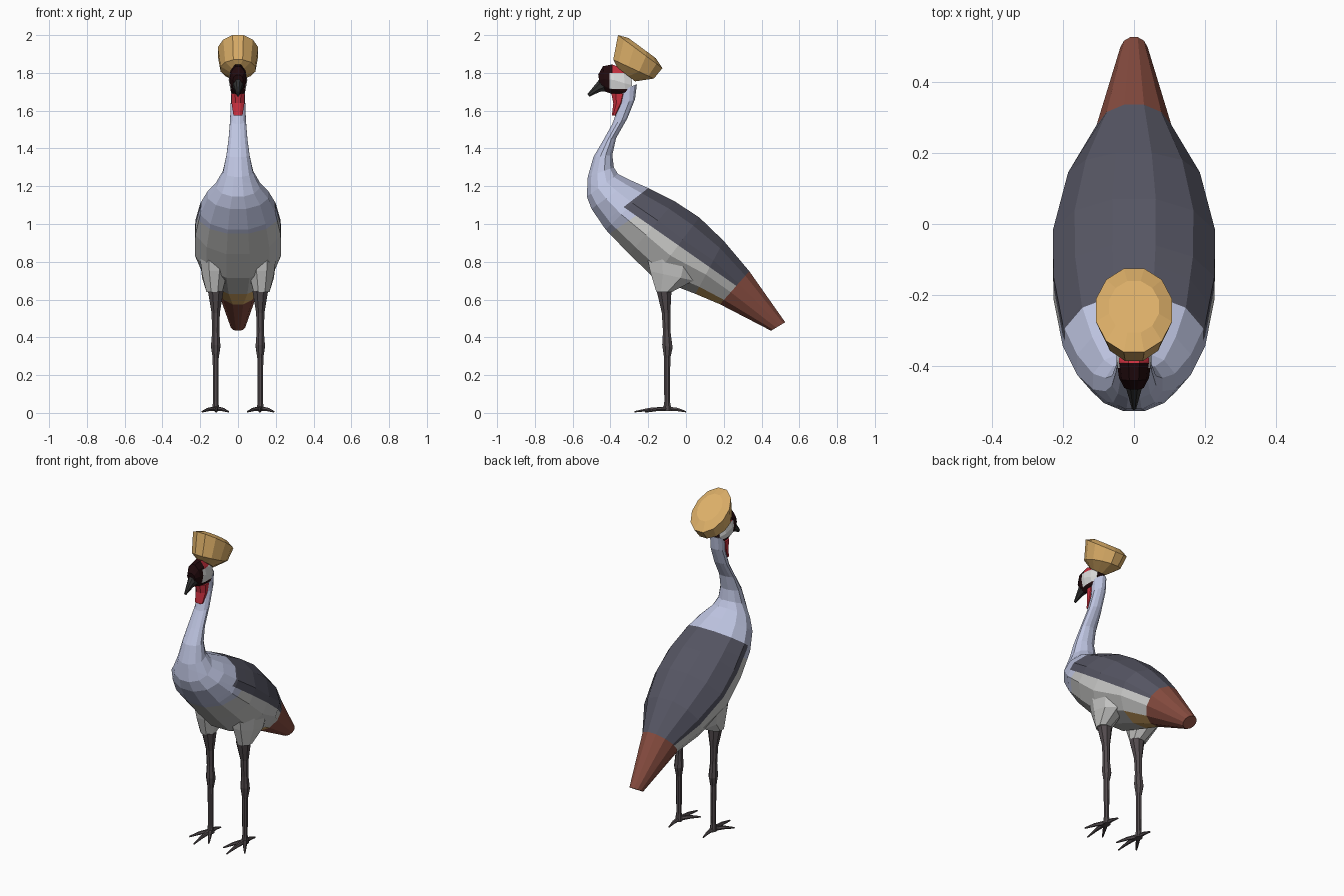
import bpy, bmesh, math
from mathutils import Vector

if "Cube" in bpy.data.objects:
    bpy.data.objects.remove(bpy.data.objects["Cube"])


def mat(name, r, g, b):
    m = bpy.data.materials.new(name)
    m.diffuse_color = (r, g, b, 1)
    m.use_nodes = True
    m.node_tree.nodes["Principled BSDF"].inputs["Base Color"].default_value = m.diffuse_color
    return m


BLUE = mat("neck_blue_grey", .52, .56, .76)
GREY = mat("belly_grey", .58, .58, .57)
DARK = mat("wing_slate", .092, .092, .125)
TAIL = mat("tail_russet", .24, .072, .05)
GOLD = mat("crest_gold", .72, .43, .14)
LEG = mat("leg_grey", .085, .07, .075)
BEAK = mat("beak_charcoal", .03, .03, .03)
BLACK = mat("head_black", .015, .003, .004)
RED = mat("wattle_red", .6, .03, .05)
WHITE = mat("cheek_white", .72, .72, .72)


def skin(name, rings, mats, cuts=(), rule=None, mirror=False):
    """Bridge rings of points, cap both ends, cut by planes, colour by rule."""
    bm = bmesh.new()
    loops = [[bm.verts.new(p) for p in ring] for ring in rings]
    n = len(loops[0])
    for a, b in zip(loops, loops[1:]):
        for i in range(n):
            j = (i + 1) % n
            bm.faces.new((a[i], a[j], b[j], b[i]))
    bm.faces.new(loops[0])
    bm.faces.new(loops[-1])
    bmesh.ops.recalc_face_normals(bm, faces=bm.faces[:])
    for co, no in cuts:
        geom = bm.verts[:] + bm.edges[:] + bm.faces[:]
        bmesh.ops.bisect_plane(bm, geom=geom, plane_co=co, plane_no=no, dist=1e-5)
    bm.normal_update()
    if rule:
        for f in bm.faces:
            f.material_index = rule(f.calc_center_median(), f.normal)
    me = bpy.data.meshes.new(name)
    bm.to_mesh(me)
    bm.free()
    for m in mats:
        me.materials.append(m)
    ob = bpy.data.objects.new(name, me)
    bpy.context.collection.objects.link(ob)
    if mirror:
        ob.modifiers.new("mirror", 'MIRROR')
    return ob


def ovals(rows, n=12, cx=0):
    """Rows are (y, z) of one end, (y, z) of the other end, half width."""
    out = []
    for y1, z1, y2, z2, hw in rows:
        ring = []
        for i in range(n):
            a = 2 * math.pi * (i + .5) / n
            c, s = (f(a) / math.cos(math.pi / n) for f in (math.cos, math.sin))
            ring.append((cx + hw * s, (y1 + y2) / 2 + c * (y1 - y2) / 2,
                         (z1 + z2) / 2 + c * (z1 - z2) / 2))
        out.append(ring)
    return out


def tube(points, n=6):
    """Round rings along points given as (x, y, z, radius)."""
    out = []
    for k, p in enumerate(points):
        a, b = points[max(k - 1, 0)], points[min(k + 1, len(points) - 1)]
        q = (Vector(b[:3]) - Vector(a[:3])).to_track_quat('Z', 'Y')
        out.append([Vector(p[:3]) + q @ Vector((p[3] * math.cos(t), p[3] * math.sin(t), 0))
                    for t in (2 * math.pi * i / n for i in range(n))])
    return out


# Neck, body and tail in one skin
def wing_line(y):
    return 1.09 - .70 * (y + .33)


def chest_line(y):
    return 1.02 + .68 * (y + .30)


def shoulder(y, z):
    return (y + .33) * .10 - (z - 1.09) * .13


def body_colour(c, n):
    if (c.y - .18) * .175 - (c.z - .575) * .155 > .0005:
        return 3
    if c.z > wing_line(c.y) and c.y > -.33 and (shoulder(c.y, c.z) > 0):
        return 2
    if c.z < chest_line(c.y):
        return 4 if n.z < -.8 and c.y > .04 else 1
    return 0


body = [(-.26, 1.74, -.36, 1.70, .036), (-.27, 1.66, -.355, 1.63, .038),
        (-.31, 1.56, -.39, 1.53, .042), (-.37, 1.455, -.44, 1.44, .050),
        (-.39, 1.365, -.49, 1.355, .062), (-.382, 1.30, -.52, 1.25, .08),
        (-.36, 1.265, -.525, 1.145, .115), (-.29, 1.23, -.50, 1.08, .16),
        (-.20, 1.19, -.425, .97, .20), (-.06, 1.12, -.30, .84, .226),
        (.07, 1.035, -.17, .715, .228), (.20, .91, .05, .63, .185),
        (.335, .75, .18, .575, .105), (.525, .48, .45, .435, .038)]
skin("body", ovals(body), [BLUE, GREY, DARK, TAIL, GOLD],
     [((0, -.33, 1.09), (0, .70, 1)), ((0, -.30, 1.02), (0, -.68, 1)),
      ((0, -.33, 1.09), (0, .10, -.13))], body_colour)


# Head with black cap, white cheeks and red crown patches
def head_colour(c, n):
    if c.z > 1.80 and c.y > -.39:
        return 2
    if abs(c.x) > .02 and 1.715 < c.z < 1.80 and -.405 < c.y:
        return 1
    return 0


head = [(-.29, 1.79, -.28, 1.68, .030), (-.33, 1.82, -.32, 1.67, .044),
        (-.39, 1.845, -.37, 1.68, .047), (-.44, 1.835, -.425, 1.70, .040),
        (-.465, 1.79, -.455, 1.735, .026)]
skin("head", ovals(head, 10), [BLACK, WHITE, RED],
     [((0, 0, 1.80), (0, 0, 1)), ((0, 0, 1.715), (0, 0, 1)),
      ((0, -.39, 0), (0, 1, 0)), ((0, -.405, 0), (0, 1, 0))], head_colour)

# Beak
skin("beak", ovals([(-.44, 1.79, -.405, 1.705, .032), (-.475, 1.745, -.455, 1.70, .020),
                    (-.522, 1.688, -.512, 1.674, .006)], 8), [BEAK])

# Throat wattle
skin("wattle", ovals([(-.395, 1.69, -.31, 1.69, .036), (-.385, 1.64, -.33, 1.64, .034),
                      (-.392, 1.575, -.37, 1.575, .024)], 8), [RED])

# Fan-shaped crest
skin("crest", ovals([(-.365, 1.83, -.27, 1.755, .040), (-.385, 1.87, -.17, 1.77, .092),
                     (-.36, 2.0, -.125, 1.825, .107), (-.305, 1.985, -.16, 1.878, .070)]), [GOLD])

# Thighs
skin("thigh", ovals([(-.22, .90, .10, .86, .085), (-.19, .75, .04, .70, .065),
                     (-.157, .64, -.075, .64, .042)], 8, .125), [GREY], mirror=True)

# Legs with a knobbly joint
skin("leg", ovals([(-.155, .645, -.077, .645, .041), (-.128, .53, -.083, .53, .022),
                   (-.122, .43, -.082, .43, .019), (-.126, .36, -.071, .345, .025),
                   (-.116, .29, -.083, .29, .016), (-.115, .06, -.085, .06, .014),
                   (-.122, .01, -.075, .01, .020)], 8, .118), [LEG], mirror=True)

# Toes
for name, tx, ty in (("inner_toe", .05, -.215), ("middle_toe", .113, -.272),
                     ("outer_toe", .19, -.205), ("back_toe", .118, 0)):
    mx, my = .118 + (tx - .118) * .55, -.10 + (ty + .10) * .55
    skin(name, tube([(.118, -.10, .022, .014), (mx, my, .018, .010), (tx, ty, .006, .004)]),
         [LEG], mirror=True)
